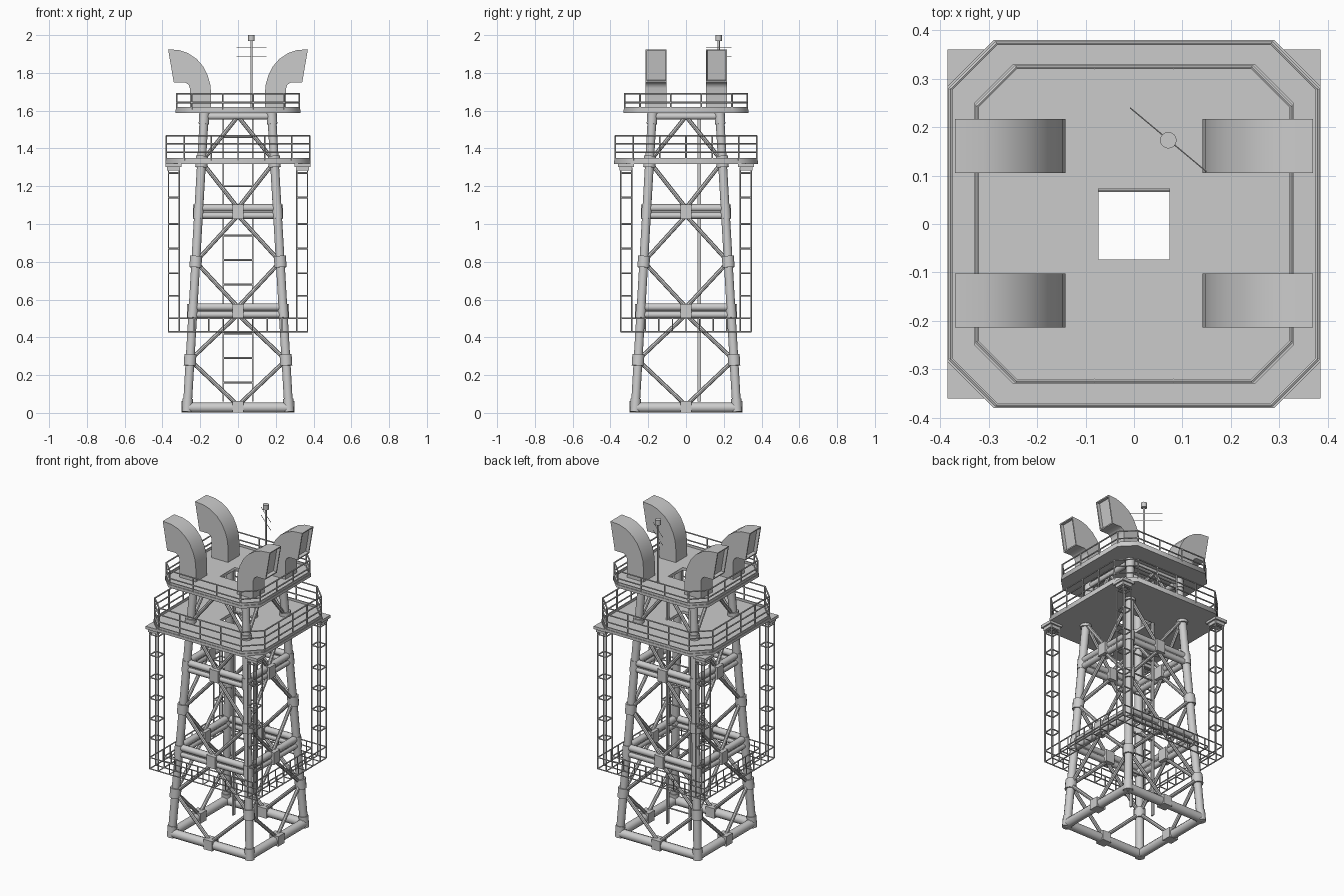
import bpy, bmesh, math
from mathutils import Vector, Matrix

if "Cube" in bpy.data.objects:
    bpy.data.objects.remove(bpy.data.objects["Cube"])

def finish(name, bm, smooth=True):
    bmesh.ops.recalc_face_normals(bm, faces=bm.faces)
    me = bpy.data.meshes.new(name)
    bm.to_mesh(me)
    bm.free()
    ob = bpy.data.objects.new(name, me)
    bpy.context.collection.objects.link(ob)
    if smooth:
        bpy.ops.object.select_all(action='DESELECT')
        ob.select_set(True)
        bpy.context.view_layer.objects.active = ob
        bpy.ops.object.shade_smooth_by_angle(angle=math.radians(40))
    return ob

def tube(bm, p, q, r, n=8):
    p, q = Vector(p), Vector(q)
    d = q - p
    m = Matrix.Translation((p + q) / 2) @ d.to_track_quat('Z', 'Y').to_matrix().to_4x4()
    bmesh.ops.create_cone(bm, cap_ends=True, segments=n, radius1=r, radius2=r, depth=d.length, matrix=m)

def box(bm, c, s):
    bmesh.ops.create_cube(bm, size=1, matrix=Matrix.Translation(c) @ Matrix.Diagonal((*s, 1)))

def loop(bm, pts, r, n=6):
    for a, b in zip(pts, pts[1:] + pts[:1]):
        tube(bm, a, b, r, n)

def rect(x, y, z):
    return [(-x, -y, z), (x, -y, z), (x, y, z), (-x, y, z)]

def octagon(x, y, c):
    return [(-x + c, -y), (x - c, -y), (x, -y + c), (x, y - c),
            (x - c, y), (-x + c, y), (-x, y - c), (-x, -y + c)]

def plate(name, loops, z0, z1):
    # filled outline with holes, given thickness
    cu = bpy.data.curves.new(name, 'CURVE')
    cu.dimensions, cu.fill_mode, cu.extrude = '2D', 'BOTH', (z1 - z0) / 2
    for pts in loops:
        s = cu.splines.new('POLY')
        s.points.add(len(pts) - 1)
        for p, c in zip(s.points, pts):
            p.co = (c[0], c[1], 0, 1)
        s.use_cyclic_u = True
    ob = bpy.data.objects.new(name, cu)
    ob.location.z = (z0 + z1) / 2
    bpy.context.collection.objects.link(ob)
    bpy.ops.object.select_all(action='DESELECT')
    ob.select_set(True)
    bpy.context.view_layer.objects.active = ob
    bpy.ops.object.convert(target='MESH')

def half(z):
    return 0.27 - 0.058 * z

CORNERS = [(-1, -1), (1, -1), (1, 1), (-1, 1)]

# tapered legs with joint sleeves
bm = bmesh.new()
for sx, sy in CORNERS:
    at = lambda z: (sx * half(z), sy * half(z), z)
    tube(bm, at(0.005), at(1.59), 0.024, 12)
    for z in (0.28, 0.80, 1.33):
        tube(bm, at(z - 0.03), at(z + 0.03), 0.033, 12)
    for z in (0.04, 0.54, 1.065, 1.565):
        tube(bm, at(z - 0.035), at(min(z + 0.035, 1.59)), 0.028, 12)
finish("tower_legs", bm)

# horizontal ring beams with centre sleeves
bm = bmesh.new()
for z, r in ((0.028, 0.027), (0.52, 0.018), (0.56, 0.02), (1.045, 0.018), (1.085, 0.02), (1.57, 0.018)):
    h = half(z)
    loop(bm, rect(h, h, z), r, 10)
for z, t in ((0.032, 0.062), (0.54, 0.075), (1.065, 0.075)):
    h = half(z)
    for s in (-1, 1):
        box(bm, (0, s * h, z), (0.06, 0.062, t))
        box(bm, (s * h, 0, z), (0.062, 0.06, t))
        if z > 0.1:
            box(bm, (0, s * h, z), (2 * h, 0.016, 0.04))
            box(bm, (s * h, 0, z), (0.016, 2 * h, 0.04))
finish("ring_beams", bm)

# diamond bracing on all four sides
bm = bmesh.new()
for lo, mid, hi in ((0.04, 0.28, 0.52), (0.56, 0.80, 1.045), (1.085, 1.33, 1.57)):
    for k in range(4):
        rot = Matrix.Rotation(k * math.pi / 2, 3, 'Z')
        for s in (-1, 1):
            side = rot @ Vector((s * half(mid), -half(mid), mid))
            for z in (lo, hi):
                tube(bm, side, rot @ Vector((0, -half(z), z)), 0.011, 8)
finish("diagonal_braces", bm)

# inner ladder
bm = bmesh.new()
for s in (-1, 1):
    box(bm, (s * 0.078, 0.07, 0.83), (0.009, 0.02, 1.54))
for i in range(12):
    z = 0.16 + i * 0.13
    tube(bm, (-0.078, 0.07, z), (0.078, 0.07, z), 0.005, 6)
finish("ladder", bm)

# hanging walkway cage
bm = bmesh.new()
XO, YO, XI, YI = 0.368, 0.345, 0.31, 0.287
for z in (0.43, 0.50):
    loop(bm, rect(XO, YO, z), 0.004)
    loop(bm, rect(XI, YI, z), 0.004)
for i in range(9):
    t = -1 + i / 4
    for s in (-1, 1):
        ends = (((t * XI, s * YI), (t * XI, s * YO)), ((s * XI, t * YI), (s * XO, t * YI)))
        for a, b in ends:
            tube(bm, (*a, 0.43), (*b, 0.43), 0.0035, 6)
            for c in (a, b):
                tube(bm, (*c, 0.43), (*c, 0.50), 0.0035, 6)
finish("walkway_cage", bm)

# corner hanger frames
bm = bmesh.new()
for sx, sy in CORNERS:
    sq = [(sx * x, sy * y) for x, y in ((XO, YO), (XI, YO), (XI, YI), (XO, YI))]
    for p in sq:
        tube(bm, (*p, 0.43), (*p, 1.30), 0.0045, 6)
    for z in (0.62, 0.74, 0.87, 1.0, 1.14, 1.27):
        loop(bm, [(*p, z) for p in sq], 0.0045)
finish("corner_hangers", bm)

# stepped corner brackets under the deck
bm = bmesh.new()
for sx, sy in CORNERS:
    box(bm, (sx * 0.3425, sy * 0.318, 1.312), (0.085, 0.085, 0.018))
    box(bm, (sx * 0.3425, sy * 0.318, 1.294), (0.066, 0.066, 0.02))
finish("corner_brackets", bm)

# decks, toe boards and railings
hole = rect(0.073, 0.073, 0)

def deck(name, x, y, c, z0, z1, rails, parts):
    plate(name + "_deck", [octagon(x, y, c), hole], z0, z1)
    o = octagon(x - 0.003, y - 0.003, c)
    plate(name + "_toe_board", [o, octagon(x - 0.01, y - 0.01, c - 0.003)], z1, z1 + 0.014)
    o = octagon(x - 0.006, y - 0.006, c)
    bm = bmesh.new()
    for z in rails:
        loop(bm, [(*p, z) for p in o], 0.0045)
    for i, (a, b) in enumerate(zip(o, o[1:] + o[:1])):
        n = parts if i % 2 == 0 else 1
        for k in range(n):
            p = Vector(a).lerp(Vector(b), k / n)
            tube(bm, (*p, z1), (*p, rails[-1]), 0.0045, 6)
    finish(name + "_railing", bm)

deck("lower", 0.385, 0.38, 0.095, 1.317, 1.335, (1.38, 1.425, 1.467), 4)
deck("upper", 0.33, 0.33, 0.08, 1.588, 1.606, (1.643, 1.69), 3)

# curved vent ducts with recessed outlets
profile = [(0.37, 1.925), (0.31, 1.92), (0.265, 1.905), (0.22, 1.875), (0.185, 1.835), (0.16, 1.785),
           (0.147, 1.74), (0.142, 1.69), (0.142, 1.60), (0.255, 1.60), (0.255, 1.72),
           (0.262, 1.738), (0.28, 1.75), (0.34, 1.75)]
for sx in (-1, 1):
    for yc in (-0.158, 0.161):
        bm = bmesh.new()
        f = bm.faces.new([bm.verts.new((sx * x, yc - 0.056, z)) for x, z in profile])
        ext = bmesh.ops.extrude_face_region(bm, geom=[f], use_keep_orig=True)
        vs = [g for g in ext['geom'] if isinstance(g, bmesh.types.BMVert)]
        bmesh.ops.translate(bm, verts=vs, vec=(0, 0.112, 0))
        bmesh.ops.recalc_face_normals(bm, faces=bm.faces)
        mouth = max(bm.faces, key=lambda g: sx * g.calc_center_median().x)
        bmesh.ops.inset_individual(bm, faces=[mouth], thickness=0.01, depth=0)
        bmesh.ops.inset_individual(bm, faces=[mouth], thickness=0.001, depth=-0.02)
        finish("vent_duct_%s_%s" % ("left" if sx < 0 else "right", "front" if yc < 0 else "back"), bm)

# antenna mast with two cross rods
bm = bmesh.new()
tube(bm, (0.071, 0.173, 1.60), (0.071, 0.173, 1.98), 0.006, 10)
tube(bm, (0.071, 0.173, 1.97), (0.071, 0.173, 2.0), 0.017, 16)
for z in (1.885, 1.935):
    tube(bm, (-0.008, 0.24, z), (0.15, 0.108, z), 0.0015, 6)
finish("antenna", bm)
